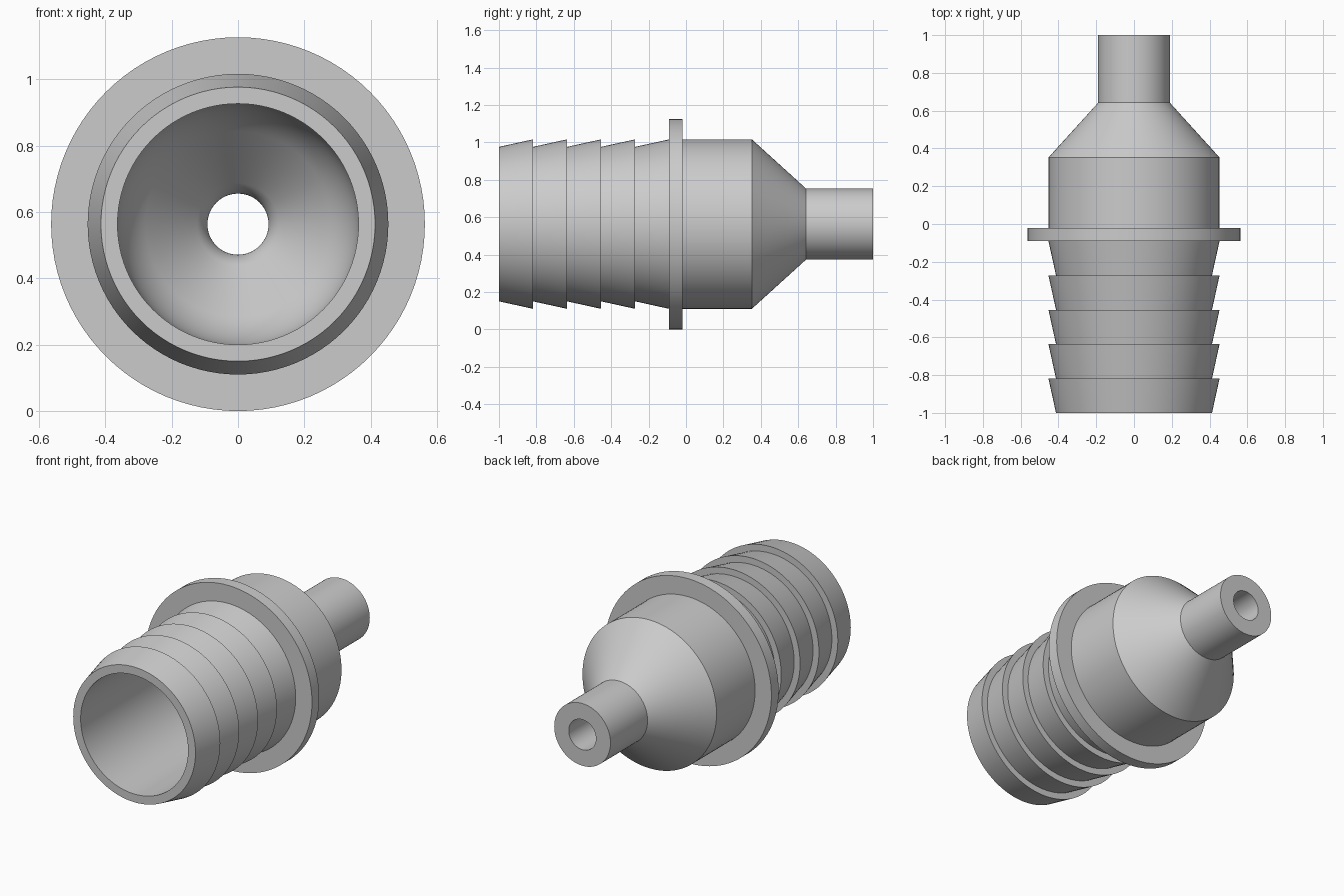
import bpy, bmesh, math
from mathutils import Vector

cube = bpy.data.objects.get("Cube")
if cube:
    bpy.data.objects.remove(cube, do_unlink=True)

AXIS_Z = 0.563
SEGMENTS = 96

grey = bpy.data.materials.new("grey plastic")
grey.use_nodes = True
colour = (0.6, 0.6, 0.6, 1)
grey.diffuse_color = colour
grey.node_tree.nodes["Principled BSDF"].inputs["Base Color"].default_value = colour


def fillet(before, corner, after, radius, steps=10):
    """Points of an arc that rounds a profile corner."""
    c = Vector(corner)
    u = (Vector(before) - c).normalized()
    v = (Vector(after) - c).normalized()
    half = u.angle(v) / 2
    centre = c + (u + v).normalized() * radius / math.sin(half)
    start = c + u * radius / math.tan(half) - centre
    end = c + v * radius / math.tan(half) - centre
    return [tuple(centre + start.lerp(end, i / steps).normalized() * radius)
            for i in range(steps + 1)]


def lathe(name, profile):
    """Revolve a closed (radius, y) profile about the y axis."""
    bm = bmesh.new()
    rings = []
    for i in range(SEGMENTS):
        a = math.tau * i / SEGMENTS
        rings.append([bm.verts.new((r * math.cos(a), y, r * math.sin(a) + AXIS_Z))
                      for r, y in profile])
    n = len(profile)
    for i, ring in enumerate(rings):
        following = rings[(i + 1) % SEGMENTS]
        for j in range(n):
            k = (j + 1) % n
            bm.faces.new((ring[j], ring[k], following[k], following[j]))
    bmesh.ops.recalc_face_normals(bm, faces=bm.faces)
    mesh = bpy.data.meshes.new(name)
    bm.to_mesh(mesh)
    bm.free()
    mesh.materials.append(grey)
    obj = bpy.data.objects.new(name, mesh)
    bpy.context.collection.objects.link(obj)
    bpy.ops.object.select_all(action="DESELECT")
    obj.select_set(True)
    bpy.context.view_layer.objects.active = obj
    bpy.ops.object.shade_smooth_by_angle(angle=math.radians(30))


# Hose barbs: five tapered rings leading up to the flange
BARBS, FRONT, FLANGE = 5, -1.0, -0.09
pitch = (FLANGE - FRONT) / BARBS
barbs = []
for i in range(BARBS):
    barbs += [(0.413, FRONT + i * pitch), (0.453, FRONT + (i + 1) * pitch)]

# Flange, body, cone and narrow outlet
flange = [(0.563, FLANGE), (0.563, -0.02)]
body = [(0.453, -0.02), (0.453, 0.352), (0.19, 0.642), (0.19, 1.0)]

# Bore: wide inlet, rounded funnel, narrow outlet
inlet, wide, narrow, outlet = (0.363, -1.0), (0.363, 0.317), (0.092, 0.614), (0.092, 1.0)
bore = [outlet]
bore += fillet(outlet, narrow, wide, 0.12)
bore += fillet(narrow, wide, inlet, 0.32)
bore += [inlet]

lathe("hose_adapter", barbs + flange + body + bore)
